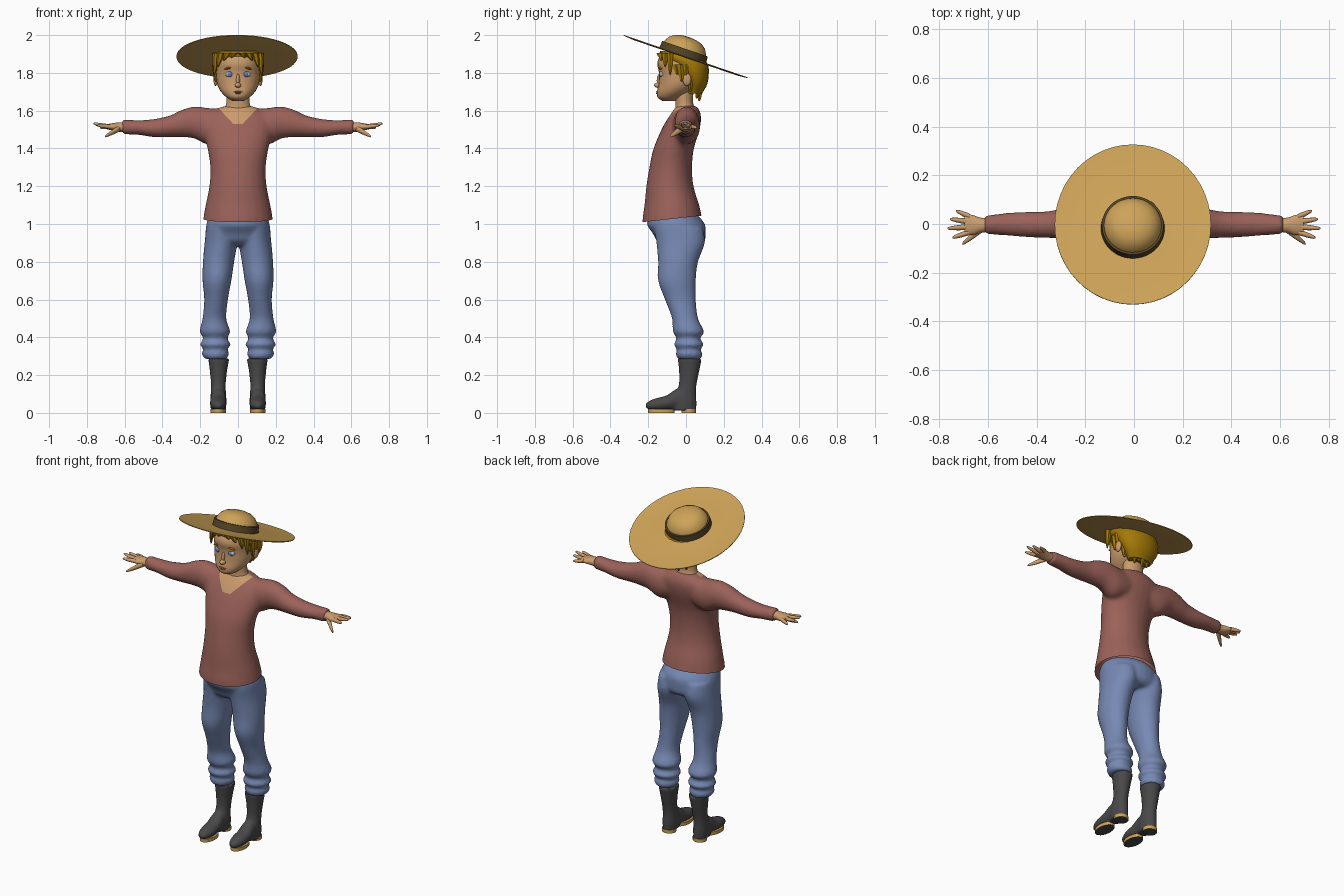
import bpy, bmesh, math
from mathutils import Vector, Matrix

if "Cube" in bpy.data.objects:
    bpy.data.objects.remove(bpy.data.objects["Cube"])


def material(name, hexcol):
    """Flat material from an sRGB hex code, stored as linear values."""
    lin = [(int(hexcol[i:i + 2], 16) / 255) ** 2.2 for i in (0, 2, 4)] + [1]
    m = bpy.data.materials.new(name)
    m.use_nodes = True
    m.diffuse_color = lin
    bsdf = next(n for n in m.node_tree.nodes if n.type == 'BSDF_PRINCIPLED')
    bsdf.inputs["Base Color"].default_value = lin
    bsdf.inputs["Roughness"].default_value = 0.8
    return m


SKIN = material("skin", "c99a6c")
SHIRT = material("shirt_red", "9a625a")
JEANS = material("jeans_blue", "7688b2")
BOOT = material("boot_black", "4a4a4a")
STRAW = material("straw", "cca158")
BAND = material("band_brown", "55462a")
HAIR = material("hair_gold", "a3780f")
IRIS = material("iris_blue", "6a80c8")
SCLERA = material("eye_grey", "b9b4b8")
LIPS = material("lips", "a06c52")
made = []


def spline(rings, steps):
    """Catmull-Rom interpolation between cross-sections."""
    out = []
    for i in range(len(rings) - 1):
        p = [rings[max(i - 1, 0)], rings[i], rings[i + 1], rings[min(i + 2, len(rings) - 1)]]
        for k in range(steps):
            t = k / steps
            out.append([0.5 * (2 * b + (c - a) * t + (2 * a - 5 * b + 4 * c - d) * t * t
                               + (3 * b - a - 3 * c + d) * t ** 3) for a, b, c, d in zip(*p)])
    return out + [rings[-1]]


def loft(rings, axis="z", side=1, n=24, steps=4):
    """Closed skin over ellipses given as (position, min, max, min, max)."""
    def build(bm):
        loops = []
        for t, a0, a1, b0, b1 in spline(rings, steps):
            loop = []
            for k in range(n):
                w = math.tau * k / n
                a = (a0 + a1 + (a1 - a0) * math.cos(w)) / 2
                b = (b0 + b1 + (b1 - b0) * math.sin(w)) / 2
                x, y, z = {"z": (a, b, t), "x": (t, a, b), "y": (a, t, b)}[axis]
                loop.append(bm.verts.new((x * side, y, z)))
            loops.append(loop)
        for lo, hi in zip(loops, loops[1:]):
            for k in range(n):
                bm.faces.new((lo[k], lo[k - 1], hi[k - 1], hi[k]))
        bm.faces.new(loops[0])
        bm.faces.new(loops[-1])
    return build


def column(rows):
    """Rings symmetric in x: (z, half width, y min, y max)."""
    return [(z, -w, w, y0, y1) for z, w, y0, y1 in rows]


def tube(p, q, r, r_end, axis="x", side=1, n=10):
    rings = []
    for t, k in ((0, r), (0.5, (r + r_end) / 1.8), (0.9, r_end), (1, r_end * 0.4)):
        x, y, z = Vector(p).lerp(Vector(q), t)
        rings.append((x, y - k, y + k, z - k, z + k) if axis == "x" else (z, x - k, x + k, y - k, y + k))
    return loft(rings, axis, side, n, 2)


def ball(centre, size, roll=0):
    def build(bm):
        bmesh.ops.create_uvsphere(bm, u_segments=20, v_segments=12, radius=1, matrix=Matrix.LocRotScale(
            Vector(centre), Matrix.Rotation(roll, 3, 'Y'), Vector(size)))
    return build


def part(name, mats, shells, voxel=0):
    """Make one object; with a voxel size its shells are fused and softened."""
    bm = bmesh.new()
    for shell in shells:
        shell(bm)
    bmesh.ops.recalc_face_normals(bm, faces=bm.faces)
    ob = bpy.data.objects.new(name, bpy.data.meshes.new(name))
    bm.to_mesh(ob.data)
    bm.free()
    bpy.context.scene.collection.objects.link(ob)
    if voxel:
        mod = ob.modifiers.new("fuse", 'REMESH')
        mod.mode, mod.voxel_size = 'VOXEL', voxel
        soft = ob.modifiers.new("soften", 'SMOOTH')
        soft.factor, soft.iterations = 0.5, 6
        dg = bpy.context.evaluated_depsgraph_get()
        mesh = bpy.data.meshes.new_from_object(ob.evaluated_get(dg))
        ob.modifiers.clear()
        ob.data = mesh
    ob.data.materials.clear()
    for m in mats:
        ob.data.materials.append(m)
    made.append(ob)
    return ob


# Shirt: torso and sleeves fused, hem trimmed, V neck cut into the front
torso = column([(0.97, .19, -.23, .095), (1.03, .184, -.23, .086), (1.1, .172, -.22, .07), (1.2, .152, -.21, .04),
                (1.3, .147, -.194, .032), (1.4, .162, -.172, .042), (1.5, .185, -.13, .072),
                (1.56, .185, -.096, .08), (1.6, .14, -.068, .072), (1.625, .07, -.05, .055)])
sleeve = [(.08, -.07, .07, 1.44, 1.61), (.16, -.072, .075, 1.42, 1.615), (.23, -.062, .07, 1.452, 1.622),
          (.3, -.06, .062, 1.46, 1.604), (.36, -.057, .052, 1.46, 1.575), (.45, -.054, .05, 1.46, 1.555),
          (.53, -.047, .045, 1.472, 1.55), (.615, -.042, .034, 1.474, 1.555)]
shirt = part("shirt", [SHIRT, SKIN], [loft(torso)] + [loft(sleeve, "x", s) for s in (1, -1)], 0.011)
bm = bmesh.new()
bm.from_mesh(shirt.data)


def cut(point, normal, clear=False):
    bmesh.ops.bisect_plane(bm, geom=bm.verts[:] + bm.edges[:] + bm.faces[:], dist=1e-5,
                           plane_co=point, plane_no=normal, clear_inner=clear)


cut((0, -.228, 1.01), (0, -.11, 1), True)
cut((0, 0, 1.53), (0, 0, 1))
cut((0, 0, 1.53), (0, 1, 0))
for s in (1, -1):
    cut((s * .025, 0, 1.53), (-s * .08, 0, .075))
for f in bm.faces:
    c = f.calc_center_median()
    f.material_index = int(c.y < 0 and c.z > 1.53 and (c.z - 1.53) * .075 > (abs(c.x) - .025) * .08)
bm.to_mesh(shirt.data)
bm.free()

# Jeans: hips and both legs fused, with rolled cuffs
hips = column([(.885, .13, -.12, .075), (.91, .168, -.155, .1), (.95, .172, -.176, .104),
               (1.0, .168, -.208, .1), (1.05, .15, -.19, .06)])
leg = [(.98, .002, .17, -.17, .09), (.9, .004, .177, -.157, .1), (.8, .02, .186, -.148, .064),
       (.7, .035, .188, -.148, .052), (.6, .053, .179, -.112, .052), (.5, .062, .188, -.074, .064),
       (.43, .04, .203, -.07, .096), (.395, .057, .183, -.05, .074), (.362, .038, .202, -.064, .095),
       (.335, .058, .18, -.046, .074), (.315, .046, .193, -.055, .089), (.285, .06, .176, -.046, .08)]
part("jeans", [JEANS], [loft(hips)] + [loft(leg, "z", s) for s in (1, -1)], 0.01)

# Boots with soles
shaft = [(.287, .046, .158, -.044, .084), (.22, .058, .149, -.037, .07), (.15, .065, .143, -.038, .056),
         (.1, .063, .145, -.06, .053), (.06, .061, .147, -.08, .056), (.012, .064, .144, -.07, .055)]
foot = [(-.213, .09, .12, .028, .05), (-.19, .074, .136, .016, .066), (-.15, .062, .147, .012, .08),
        (-.1, .061, .148, .014, .094), (-.04, .064, .145, .02, .13), (.03, .068, .142, .015, .1)]
for s, word in ((1, "left"), (-1, "right")):
    part(word + "_boot", [BOOT], [loft(shaft, "z", s), loft(foot, "y", s)], 0.007)
    sole = part(word + "_sole", [STRAW, BOOT], [
        loft([(z, .064, .145, y0, y1) for z in (0, .02)], "z", s, steps=1)
        for y0, y1 in ((-.2, -.06), (-.025, .053))])
    for f in sole.data.polygons:
        f.material_index = int(f.normal.z < -.5)

# Hands
palm = [(.59, -.032, .024, 1.488, 1.538), (.63, -.036, .026, 1.488, 1.538),
        (.66, -.045, .036, 1.494, 1.534), (.695, -.044, .042, 1.502, 1.528)]
tips = [(.73, .054, 1.51), (.755, .02, 1.525), (.765, -.018, 1.532), (.745, -.056, 1.522)]
for s, word in ((1, "left"), (-1, "right")):
    fingers = [tube((.675, .03 - .021 * i, 1.515), tip, .0125, .007, "x", s) for i, tip in enumerate(tips)]
    thumb = tube((.625, -.018, 1.508), (.705, -.082, 1.463), .018, .008, "x", s)
    part(word + "_hand", [SKIN], [loft(palm, "x", s), thumb] + fingers)

# Head, neck, nose and ears
skull = column([(1.652, .03, -.125, -.05), (1.67, .06, -.15, -.02), (1.7, .09, -.153, .03), (1.74, .11, -.146, .07),
                (1.8, .118, -.143, .09), (1.85, .118, -.152, .095), (1.89, .105, -.135, .06), (1.92, .08, -.09, .02)])
neck = column([(1.53, .08, -.07, .05), (1.6, .075, -.058, .05), (1.64, .062, -.056, .038), (1.72, .062, -.06, .04)])
part("head", [SKIN], [loft(skull), loft(neck)])
part("nose", [SKIN], [ball((0, -.147, 1.735), (.017, .022, .014)), ball((0, -.14, 1.76), (.01, .015, .035))])
part("mouth", [LIPS], [ball((0, -.148, 1.7), (.024, .011, .004)), ball((0, -.148, 1.692), (.018, .011, .005))])
for s, word in ((1, "left"), (-1, "right")):
    part(word + "_ear", [SKIN], [ball((s * .118, .005, 1.765), (.012, .022, .034))])
    part(word + "_eye", [SCLERA], [ball((s * .043, -.127, 1.793), (.024, .013, .015))])
    part(word + "_iris", [IRIS], [ball((s * .042, -.133, 1.793), (.014, .01, .014))])
    part(word + "_eyebrow", [HAIR], [ball((s * .046, -.134, 1.827), (.027, .01, .006), s * .25)])

# Hair: cap with tapering locks round the sides, nape and forehead
cap = column([(1.69, .07, .0, .085), (1.74, .105, -.005, .112), (1.79, .126, -.035, .12), (1.84, .133, -.08, .117),
              (1.88, .128, -.135, .085), (1.915, .11, -.138, .02)])
locks = []
for i in range(-7, 8):
    a = i * .3
    back = max(0, math.cos(a * .8))
    tip_z = 1.77 - .12 * back + .02 * (i % 2)
    x, y = math.sin(a), math.cos(a)
    locks.append(tube((x * .117, y * .098 - .008, 1.845), (x * (.128 - .06 * back), y * .075 - .005, tip_z),
                      .022, .01, "z", n=6))
for x, tip_x, tip_z in ((.115, .125, 1.79), (.09, .108, 1.83), (.055, .075, 1.865), (.02, .035, 1.88)):
    for s in (1, -1):
        y = -.035 - .105 * math.sqrt(1 - (x / .13) ** 2)
        locks.append(tube((s * x, y, 1.905), (s * tip_x, y, tip_z), .02, .006, "z", n=6))
part("hair", [HAIR], [loft(cap, n=20)] + locks)


# Straw hat: turned profiles, tilted down at the back
def lathe(profile, n=48):
    def build(bm):
        verts = [bm.verts.new((r, 0, z)) for r, z in profile]
        edges = [bm.edges.new(e) for e in zip(verts, verts[1:])]
        bmesh.ops.spin(bm, geom=verts + edges, cent=(0, 0, 0), axis=(0, 0, 1), angle=math.tau, steps=n)
        bmesh.ops.remove_doubles(bm, verts=bm.verts, dist=1e-4)
    return build


tilt = Matrix.Translation((-.005, -.003, 1.885)) @ Matrix.Rotation(-.33, 4, 'X')
brim = [(.115, .003), (.2, .0), (.29, .0), (.347, .004), (.347, .0), (.29, -.005), (.2, -.005), (.115, -.003), (.115, .003)]
crown = [(.124, 0), (.121, .03), (.115, .048), (.1, .073), (.075, .092), (.04, .102), (.0, .105)]
band = [(.118, 0), (.131, 0), (.127, .04), (.114, .04)]
for name, mat, profile, shift, wide in (("hat_brim", STRAW, brim, 0, .925), ("hat_crown", STRAW, crown, -.016, 1),
                                        ("hat_band", BAND, band, -.016, 1)):
    hat = part(name, [mat], [lathe(profile)])
    hat.data.transform(tilt @ Matrix.Translation((0, shift, 0)) @ Matrix.Diagonal((wide, 1, 1, 1)))

# Smooth shading with crisp edges
bpy.ops.object.select_all(action='DESELECT')
for ob in made:
    ob.select_set(True)
bpy.context.view_layer.objects.active = made[0]
bpy.ops.object.shade_smooth_by_angle(angle=math.radians(50))
